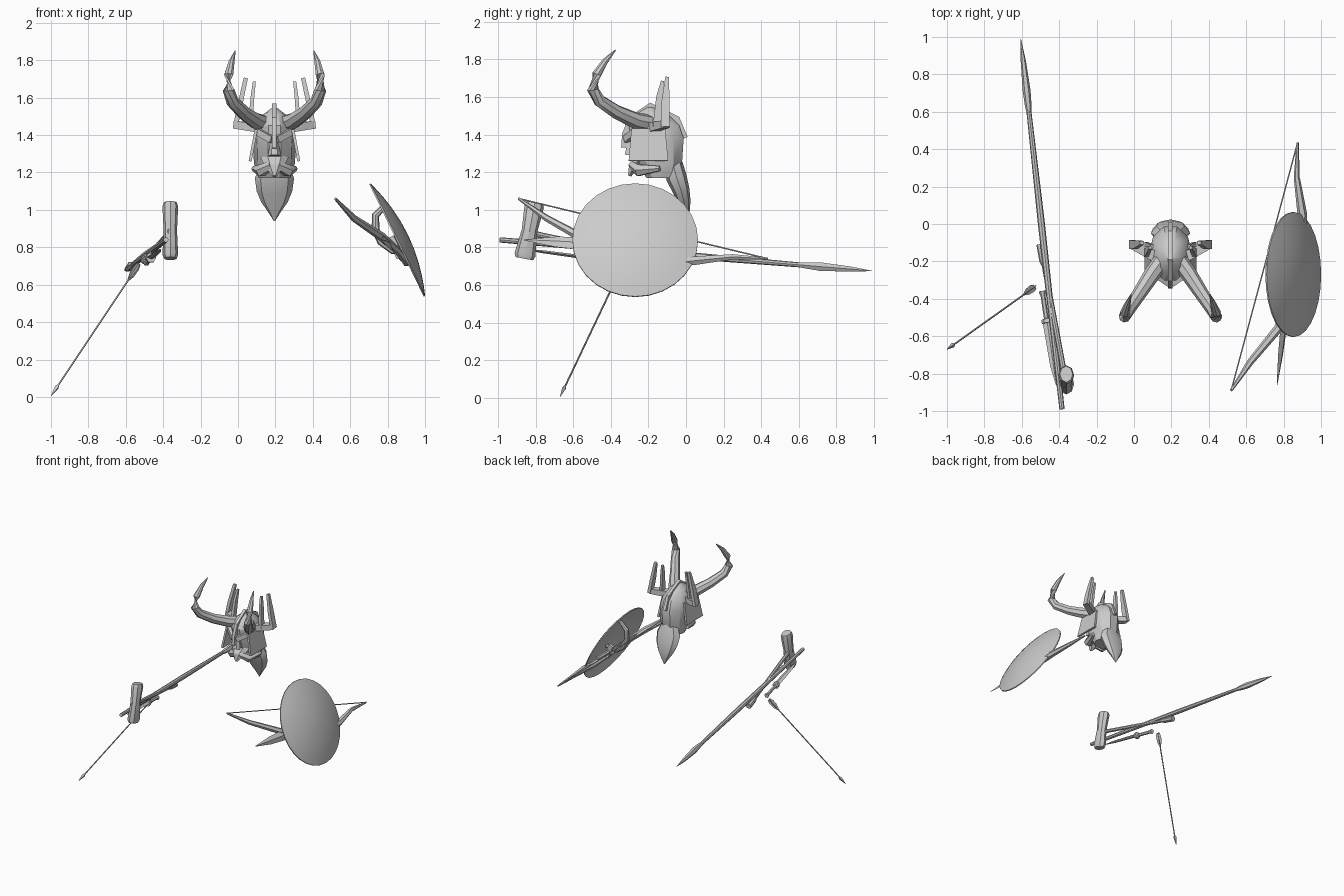
import bpy, bmesh, math
from mathutils import Vector

if "Cube" in bpy.data.objects:
    bpy.data.objects.remove(bpy.data.objects["Cube"], do_unlink=True)

grey = bpy.data.materials.new("plain grey")
grey.use_nodes = True
grey.diffuse_color = (0.6, 0.6, 0.6, 1)
grey.node_tree.nodes["Principled BSDF"].inputs["Base Color"].default_value = (0.6, 0.6, 0.6, 1)

HEAD_X = 0.195
parts = []


def sweep(name, pts, sizes, sides=8, up=(0, 0, 1), axis=None, box=False):
    """Loft elliptical (or box) sections of half width and half height along a path."""
    pts = [Vector(p) for p in pts]
    bm = bmesh.new()
    rings = []
    turn = math.pi / 4 if box else 0
    grow = math.sqrt(2) if box else 1
    sides = 4 if box else sides
    for i, p in enumerate(pts):
        t = Vector(axis) if axis else pts[min(i + 1, len(pts) - 1)] - pts[max(i - 1, 0)]
        t.normalize()
        u = Vector(up).cross(t).normalized()
        v = t.cross(u)
        size = sizes[i]
        w, h = size if isinstance(size, tuple) else (size, size)
        ring = []
        for k in range(sides):
            a = turn + 2 * math.pi * k / sides
            ring.append(bm.verts.new(p + grow * (u * w * math.cos(a) + v * h * math.sin(a))))
        rings.append(ring)
    for a, b in zip(rings, rings[1:]):
        for k in range(sides):
            j = (k + 1) % sides
            bm.faces.new((a[k], a[j], b[j], b[k]))
    bm.faces.new(rings[0][::-1])
    bm.faces.new(rings[-1])
    bmesh.ops.recalc_face_normals(bm, faces=bm.faces)
    mesh = bpy.data.meshes.new(name)
    bm.to_mesh(mesh)
    bm.free()
    mesh.materials.append(grey)
    ob = bpy.data.objects.new(name, mesh)
    bpy.context.collection.objects.link(ob)
    parts.append(ob)
    return ob


def along(a, b, fractions):
    a, b = Vector(a), Vector(b)
    return [a.lerp(b, f) for f in fractions]


def head(*pts):
    return [(HEAD_X + x, y, z) for x, y, z in pts]


# Helmet shell and the hair tail hanging behind it
sweep("helmet", head((0, -.13, 1.17), (0, -.14, 1.25), (0, -.155, 1.38), (0, -.17, 1.45),
                     (0, -.18, 1.51), (0, -.19, 1.545)),
      [(.085, .085), (.11, .125), (.115, .15), (.1, .14), (.06, .085), (.015, .02)],
      10, up=(0, 1, 0), axis=(0, 0, 1))
sweep("hair_tail", head((0, -.07, 1.25), (0, -.05, 1.17), (0, -.025, 1.1), (0, -.01, 1.04),
                        (0, 0, .99), (0, .005, .94)),
      [(.07, .05), (.105, .055), (.095, .045), (.07, .035), (.035, .02), .003],
      8, up=(0, 1, 0))

# Crest strip, nose guard and chin point
sweep("helmet_crest", head((0, -.01, 1.38), (0, -.05, 1.48), (0, -.19, 1.55),
                           (0, -.29, 1.48), (0, -.32, 1.4), (0, -.325, 1.33)),
      [(.02, .012)] * 6, up=(1, 0, 0), box=True).data.name = "crest"
sweep("nose", head((0, -.29, 1.37), (0, -.3, 1.29)), [(.02, .02), (.035, .03)],
      6, up=(0, 1, 0))
sweep("chin_point", head((0, -.24, 1.28), (0, -.28, 1.23), (0, -.3, 1.18)),
      [(.075, .03), (.05, .03), (.012, .01)], 6, up=(0, 1, 0))

for s, side in ((1, "left"), (-1, "right")):
    # Curved horns
    sweep(side + "_horn", head((s * .05, -.2, 1.46), (s * .1, -.27, 1.475), (s * .165, -.37, 1.52),
                               (s * .225, -.46, 1.58), (s * .245, -.495, 1.64),
                               (s * .245, -.475, 1.72), (s * .23, -.43, 1.79), (s * .21, -.375, 1.85)),
          [.046, .044, .038, .034, .032, .025, .017, .003])
    # Forked side ornaments
    sweep(side + "_fork_base", head((s * .09, -.17, 1.44), (s * .21, -.11, 1.455)),
          [(.028, .024), (.022, .02)], box=True)
    sweep(side + "_outer_prong", head((s * .21, -.11, 1.44), (s * .185, -.11, 1.56), (s * .153, -.1, 1.705)),
          [(.013, .024), (.013, .022), (.011, .01)], up=(0, 1, 0), box=True)
    sweep(side + "_inner_prong", head((s * .13, -.155, 1.44), (s * .118, -.14, 1.6), (s * .108, -.125, 1.685)),
          [(.012, .022), (.01, .018), (.008, .008)], up=(0, 1, 0), box=True)
    # Flared cheek guards, brows and moustache
    sweep(side + "_cheek_guard", head((s * .098, -.2, 1.43), (s * .13, -.2, 1.26)),
          [(.008, .09), (.008, .105)], up=(0, 1, 0), box=True)
    sweep(side + "_brow", head((s * .01, -.315, 1.375), (s * .09, -.26, 1.42)),
          [(.02, .018)] * 2, box=True)
    sweep(side + "_moustache", head((s * .015, -.285, 1.24), (s * .07, -.25, 1.21), (s * .11, -.14, 1.22)),
          [.025, .035, .015], 6)

# Domed shield, hollow at the back
normal = Vector((.9, 0, .436)).normalized()
centre = Vector((.855, -.27, .84))
R = .334
outer = [(f * R, .06 * (1 - f * f)) for f in (.02, .25, .5, .7, .87, 1)]
inner = [(r, h - .008) for r, h in reversed(outer)]
profile = outer + inner
sweep("shield", [centre + normal * h for r, h in profile], [r for r, h in profile],
      28, up=(0, 1, 0), axis=normal)

# Arched shield grip
slope = Vector((-.436, 0, .9))
sweep("shield_grip", [centre + slope * a - normal * b for a, b in
                      ((.2, -.03), (.17, .05), (.1, .085), (.03, .085), (-.04, .05), (-.07, -.04))],
      [.014, .02, .022, .022, .02, .014], up=(0, 1, 0))

# Bow with string
bow = ((.52, -.89, 1.06), (.62, -.74, .955), (.77, -.56, .855), (.85, -.4, .785), (.885, -.25, .74),
       (.9, -.05, .72), (.9, .05, .73), (.87, .25, .75), (.875, .435, .74))
sweep("bow", bow, [.007, .018, .024, .02, .02, .022, .026, .016, .006], 6)
sweep("bow_string", (bow[0], bow[-1]), [.004] * 2, 5)

# Short sword stowed behind the shield
sweep("short_sword_blade", along((.765, -.86, .84), (.84, -.2, .8), (0, .25, .45, 1)),
      [(.002, .003), (.01, .03), (.012, .038), (.012, .025)], 4, up=slope)
sweep("short_sword_guard", along((.84, -.2, .8), (.843, -.18, .8), (0, 1)),
      [(.02, .06)] * 2, up=slope, box=True)
sweep("short_sword_handle", along((.84, -.19, .8), (.855, -.05, .79), (0, 1)), [.015] * 2, 6)

# Spear
butt, tip = (-.385, -.99, .84), (-.605, .99, .675)
sweep("spear_shaft", along(butt, tip, (0, .5, .82)), [.014, .019, .013])
sweep("spear_head", along(butt, tip, (.8, .82, .86, .94, 1)),
      [.013, (.018, .018), (.021, .026), (.014, .016), .001], 6)

# War hammer
sweep("hammer_head", along((-.362, -.86, .74), (-.362, -.803, 1.04), (0, .07, .5, .93, 1)),
      [(.034, .048), (.042, .056), (.036, .042), (.042, .052), (.034, .044)],
      8, up=(0, 1, 0))
sweep("hammer_handle", along((-.36, -.87, .885), (-.5, -.11, .73), (0, .15, .85, .88, 1)),
      [.018, .015, .014, .022, .022])

# Dagger lying beside the hammer handle
sweep("dagger_blade", along((-.415, -.86, .79), (-.465, -.52, .745), (0, .3, 1)),
      [(.003, .002), (.018, .008), (.024, .01)], 4)
sweep("dagger_handle", along((-.465, -.53, .745), (-.49, -.36, .72), (0, .12, .15, .85, 1)),
      [.028, .028, .013, .013, .02], 6)

# Arrow with fletching
nock, point = (-.53, -.335, .71), (-1, -.67, .005)
sweep("arrow_shaft", along(nock, point, (0, .95)), [.005] * 2, 5)
sweep("arrow_head", along(nock, point, (.91, .935, 1)), [.004, .013, .001], 4)
for i, flat in enumerate(((0, 0, 1), (1, -1, 0))):
    sweep("arrow_fletching_%d" % (i + 1), along(nock, point, (0, .03, .08, .13)),
          [(.012, .002), (.02, .002), (.018, .002), (.003, .002)], up=flat, box=True)

# Smooth shading with crisp edges
bpy.ops.object.select_all(action="DESELECT")
for ob in parts:
    ob.select_set(True)
bpy.context.view_layer.objects.active = parts[0]
bpy.ops.object.shade_smooth_by_angle(angle=math.radians(32))
